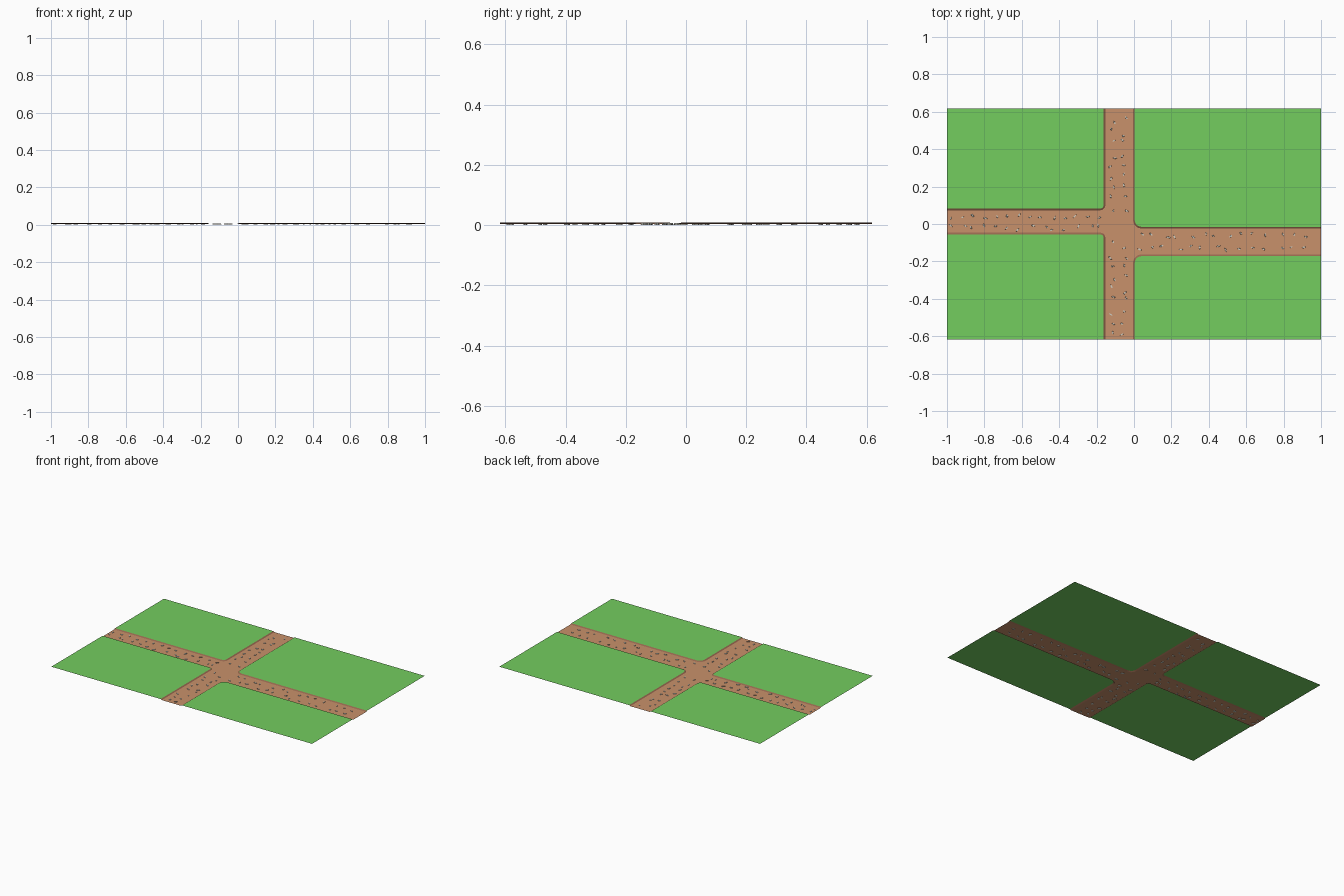
import bpy, bmesh, math, random
from mathutils import Vector, Matrix

if "Cube" in bpy.data.objects:
    bpy.data.objects.remove(bpy.data.objects["Cube"])

random.seed(4)
X, Y = 1.0, 0.617            # half size of the tile
Z_GRASS, Z_PATH = 0.009, 0.004
BANK = 0.009                 # width of the sloping bank


def material(name, rgb):
    m = bpy.data.materials.new(name)
    m.diffuse_color = (*rgb, 1)
    m.use_nodes = True
    m.node_tree.nodes["Principled BSDF"].inputs["Base Color"].default_value = m.diffuse_color
    return m


GRASS = material("grass_green", (0.175, 0.61, 0.114))
DIRT = material("dirt_brown", (0.584, 0.283, 0.147))
DARK = material("dark_dirt", (0.30, 0.135, 0.075))
STONE = material("pale_stone", (0.62, 0.62, 0.55))


def finish(bm, name, mat):
    me = bpy.data.meshes.new(name)
    bm.to_mesh(me)
    bm.free()
    me.materials.append(mat)
    ob = bpy.data.objects.new(name, me)
    bpy.context.collection.objects.link(ob)
    return ob


def polygon(pts, z, name, mat):
    bm = bmesh.new()
    f = bm.faces.new([bm.verts.new((p[0], p[1], z)) for p in pts])
    f.normal_update()
    if f.normal.z < 0:
        f.normal_flip()
    bmesh.ops.triangulate(bm, faces=bm.faces[:])
    return finish(bm, name, mat)


def border(cx, cy, sx, sy, r, off):
    """Inner edge of a lawn, from its x side to its y side, pushed out by off."""
    ax, ay = cx + sx * r, cy + sy * r
    pts = [(sx * X, cy - sy * off)]
    for i in range(6):
        a = math.radians(90 - 18 * i)
        pts.append((ax - sx * (r + off) * math.cos(a),
                    ay - sy * (r + off) * math.sin(a)))
    pts.append((cx - sx * off, sy * Y))
    return pts


# Lawns and their banks: corner, quadrant signs, corner radius
lawns = [("back_right", 0.004, -0.015, 1, 1, 0.035),
         ("back_left", -0.162, 0.082, -1, 1, 0.02),
         ("front_left", -0.162, -0.055, -1, -1, 0.02),
         ("front_right", 0.004, -0.172, 1, -1, 0.035)]
outline = []
for name, cx, cy, sx, sy, r in lawns:
    top = border(cx, cy, sx, sy, r, 0)
    low = border(cx, cy, sx, sy, r, BANK)
    polygon(top + [(sx * X, sy * Y)], Z_GRASS, "lawn_" + name, GRASS)
    bm = bmesh.new()
    a = [bm.verts.new((*p, Z_GRASS)) for p in top]
    b = [bm.verts.new((*p, Z_PATH)) for p in low]
    for i in range(len(a) - 1):
        f = bm.faces.new((a[i], a[i + 1], b[i + 1], b[i]))
        f.normal_update()
        if f.normal.z < 0:
            f.normal_flip()
    finish(bm, "bank_" + name, DARK)
    outline += low if sx * sy > 0 else low[::-1]

# Crossing dirt path
polygon(outline, Z_PATH, "dirt_path", DIRT)


# Pebbles: small elongated chips poking through the path
def pebble(bm, x, y):
    turn = Matrix.Rotation(random.uniform(0, math.pi), 3, 'Z')
    length, width = random.uniform(0.009, 0.014), random.uniform(0.004, 0.006)
    rings = []
    for z, s in ((0.0, 1.0), (0.0075, 0.75)):
        ring = []
        for i in range(6):
            a = i * math.pi / 3
            p = turn @ Vector((length * s * math.cos(a), width * s * math.sin(a), 0))
            ring.append(bm.verts.new((x + p.x, y + p.y, z)))
        rings.append(ring)
    lo, hi = rings
    bm.faces.new(hi)
    bm.faces.new(lo[::-1])
    for i in range(6):
        j = (i + 1) % 6
        bm.faces.new((lo[i], lo[j], hi[j], hi[i]))


def scatter(name, start, end, rows, along_x, step):
    bm = bmesh.new()
    for k in range(int((end - start) / step) + 1):
        for row in rows:
            u = start + k * step + random.uniform(-0.02, 0.02)
            u = min(max(u, start), end)
            v = row + random.uniform(-0.014, 0.014)
            pebble(bm, *((u, v) if along_x else (v, u)))
    finish(bm, name, STONE)


scatter("pebbles_left", -0.98, -0.17, (0.042, -0.02), True, 0.062)
scatter("pebbles_right", 0.03, 0.92, (-0.06, -0.128), True, 0.068)
scatter("pebbles_back", 0.07, 0.595, (-0.115, -0.052), False, 0.06)
scatter("pebbles_front", -0.59, -0.09, (-0.115, -0.052), False, 0.06)
